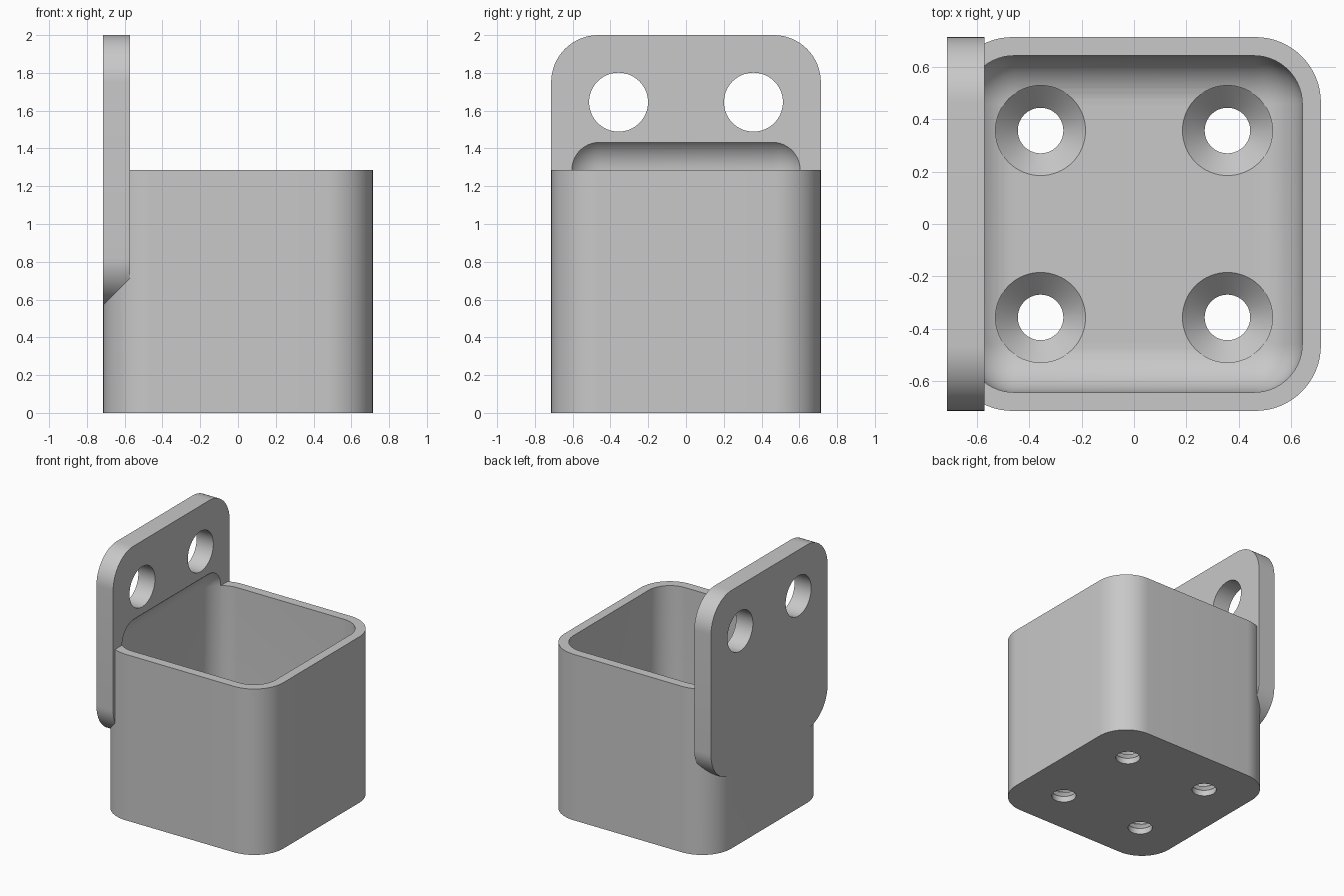
import bpy, bmesh
from math import pi, sin, cos
from mathutils import Matrix, Vector

# Main dimensions
HALF = 0.714          # half width of the cup and plate
RIM = 1.286           # rim height of the cup
PLATE_BOTTOM, PLATE_TOP = 0.571, 2.0
PLATE_THICK = 0.143
OUTER_R, INNER_R = 0.25, 0.185
WALL, FLOOR = 0.071, 0.13
HOLE_OFFSET = 0.357

old = bpy.data.objects.get("Cube")
if old:
    bpy.data.objects.remove(old, do_unlink=True)

grey = bpy.data.materials.new("plain grey")
grey.use_nodes = True
colour = (0.58, 0.58, 0.58, 1.0)
grey.diffuse_color = colour
grey.node_tree.nodes["Principled BSDF"].inputs["Base Color"].default_value = colour


def to_object(name, bm):
    bmesh.ops.recalc_face_normals(bm, faces=bm.faces)
    mesh = bpy.data.meshes.new(name)
    bm.to_mesh(mesh)
    bm.free()
    mesh.materials.append(grey)
    obj = bpy.data.objects.new(name, mesh)
    bpy.context.collection.objects.link(obj)
    return obj


def rounded_prism(name, half_u, half_v, radius, depth, place, steps=16):
    """Rounded rectangle extruded along its local z, then placed."""
    bm = bmesh.new()
    verts = []
    for q, (su, sv) in enumerate([(1, 1), (-1, 1), (-1, -1), (1, -1)]):
        for i in range(steps + 1):
            a = (q + i / steps) * pi / 2
            verts.append(bm.verts.new((su * (half_u - radius) + radius * cos(a),
                                       sv * (half_v - radius) + radius * sin(a), 0)))
    face = bm.faces.new(verts)
    top = bmesh.ops.extrude_face_region(bm, geom=[face])["geom"]
    bmesh.ops.translate(bm, vec=(0, 0, depth),
                        verts=[g for g in top if isinstance(g, bmesh.types.BMVert)])
    bm.transform(place)
    return to_object(name, bm)


def lathe(name, profile, place, steps=64):
    """Closed solid turned from (radius, z) points."""
    bm = bmesh.new()
    rings = [[bm.verts.new((r * cos(2 * pi * i / steps), r * sin(2 * pi * i / steps), z))
              for i in range(steps)] for r, z in profile]
    for low, high in zip(rings, rings[1:]):
        for i in range(steps):
            j = (i + 1) % steps
            bm.faces.new((low[i], low[j], high[j], high[i]))
    bm.faces.new(rings[0])
    bm.faces.new(rings[-1])
    bm.transform(place)
    return to_object(name, bm)


def combine(target, other, operation):
    mod = target.modifiers.new(other.name, "BOOLEAN")
    mod.operation = operation
    mod.solver = "EXACT"
    mod.object = other
    bpy.context.view_layer.objects.active = target
    bpy.ops.object.modifier_apply(modifier=mod.name)
    bpy.data.objects.remove(other, do_unlink=True)


# Cup body and upright mounting plate, local axes (u, v, depth) -> (y, z, x)
cup = rounded_prism("mounting_cup", HALF, HALF, OUTER_R, RIM, Matrix.Identity(4))
upright = Matrix(((0, 0, 1, -HALF), (1, 0, 0, 0),
                  (0, 1, 0, (PLATE_TOP + PLATE_BOTTOM) / 2), (0, 0, 0, 1)))
plate = rounded_prism("mounting_plate", HALF, (PLATE_TOP - PLATE_BOTTOM) / 2,
                      OUTER_R, PLATE_THICK, upright)
combine(cup, plate, "UNION")

# Rounded cavity, which also scoops a pocket into the plate above the rim
bm = bmesh.new()
bmesh.ops.create_cube(bm, size=1)
cavity_top = RIM + INNER_R
bmesh.ops.scale(bm, vec=Vector((2 * (HALF - WALL), 2 * (HALF - WALL), cavity_top - FLOOR)),
                verts=bm.verts)
bmesh.ops.translate(bm, vec=(0, 0, (cavity_top + FLOOR) / 2), verts=bm.verts)
bmesh.ops.bevel(bm, geom=bm.edges[:], offset=INNER_R, offset_type="OFFSET",
                segments=14, profile=0.5, affect="EDGES")
combine(cup, to_object("cavity", bm), "DIFFERENCE")

# Countersunk screw holes in the floor
for sx in (-1, 1):
    for sy in (-1, 1):
        screw = lathe("floor_hole", [(0.087, -0.1), (0.087, FLOOR - 0.085),
                                     (0.172, FLOOR), (0.172, FLOOR + 0.1)],
                      Matrix.Translation((sx * HOLE_OFFSET, sy * HOLE_OFFSET, 0)))
        combine(cup, screw, "DIFFERENCE")

# Two straight holes through the plate
for sy in (-1, 1):
    place = (Matrix.Translation((-HALF, sy * HOLE_OFFSET, 1.645))
             @ Matrix.Rotation(pi / 2, 4, "Y"))
    combine(cup, lathe("plate_hole", [(0.156, -0.1), (0.156, 0.3)], place), "DIFFERENCE")

# Smooth rounds with crisp edges
for obj in bpy.context.selected_objects:
    obj.select_set(False)
cup.select_set(True)
bpy.context.view_layer.objects.active = cup
bpy.ops.object.shade_smooth_by_angle(angle=pi / 6)
